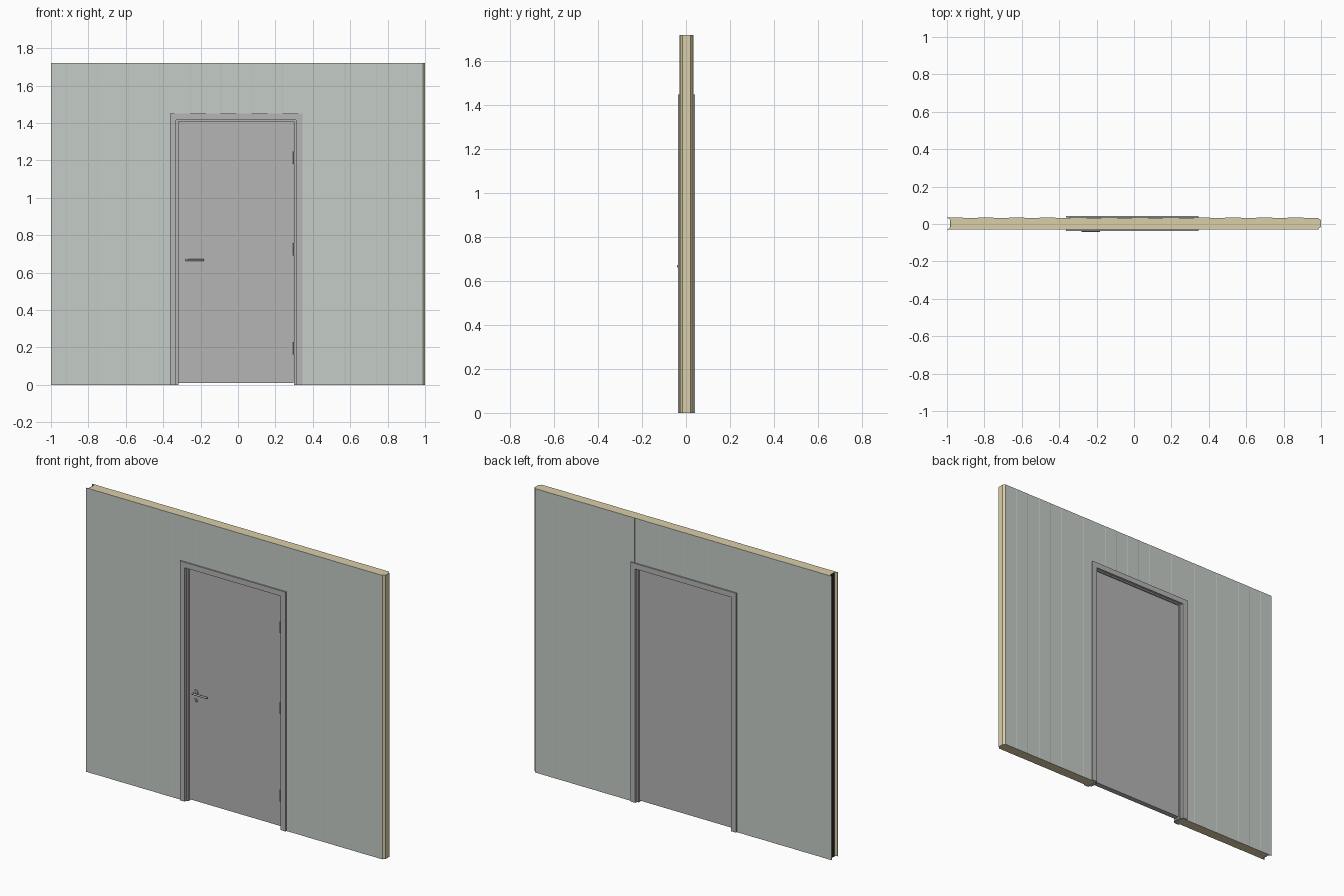
import bpy, bmesh, math
from mathutils import Matrix

if "Cube" in bpy.data.objects:
    bpy.data.objects.remove(bpy.data.objects["Cube"])

WALL_F, WALL_B, WALL_H = -0.029, 0.034, 1.72
SKIN = 0.002
CX = -0.01                      # door centre line


def material(name, rgb):
    m = bpy.data.materials.new(name)
    m.diffuse_color = (*rgb, 1)
    m.use_nodes = True
    m.node_tree.nodes["Principled BSDF"].inputs["Base Color"].default_value = m.diffuse_color
    return m


skin_mat = material("pale_green_grey", (0.56, 0.61, 0.57))
core_mat = material("foam_tan", (0.70, 0.62, 0.40))
seal_mat = material("black_seal", (0.02, 0.02, 0.02))
door_mat = material("door_grey", (0.46, 0.46, 0.46))


def finish(name, bm, mat):
    bmesh.ops.recalc_face_normals(bm, faces=bm.faces)
    me = bpy.data.meshes.new(name)
    bm.to_mesh(me)
    bm.free()
    ob = bpy.data.objects.new(name, me)
    bpy.context.collection.objects.link(ob)
    if mat:
        me.materials.append(mat)
    return ob


def prism(name, pts, lo, hi, axis="z", mat=None):
    """Extrude a flat profile along z (points x, y) or y (points x, z)."""
    bm = bmesh.new()
    place = (lambda a, b: (a, b, lo)) if axis == "z" else (lambda a, b: (a, lo, b))
    face = bm.faces.new([bm.verts.new(place(*p)) for p in pts])
    ext = bmesh.ops.extrude_face_region(bm, geom=[face])
    move = (0, 0, hi - lo) if axis == "z" else (0, hi - lo, 0)
    bmesh.ops.translate(bm, vec=move, verts=[v for v in ext["geom"] if isinstance(v, bmesh.types.BMVert)])
    return finish(name, bm, mat)


def box(name, x0, x1, y0, y1, z0, z1, mat=None):
    return prism(name, [(x0, y0), (x1, y0), (x1, y1), (x0, y1)], z0, z1, "z", mat)


def cylinder(name, r, length, centre, axis, segs=32, mat=door_mat):
    bm = bmesh.new()
    rot = Matrix.Rotation(math.pi / 2, 4, axis)
    bmesh.ops.create_cone(bm, cap_ends=True, segments=segs, radius1=r, radius2=r,
                          depth=length, matrix=Matrix.Translation(centre) @ rot)
    ob = finish(name, bm, mat)
    bpy.ops.object.select_all(action="DESELECT")
    ob.select_set(True)
    bpy.context.view_layer.objects.active = ob
    bpy.ops.object.shade_smooth_by_angle(angle=math.radians(40))
    return ob


def portal(name, half_out, top_out, half_in, top_in, y0, y1):
    """Upside-down U around the doorway."""
    pts = [(-half_out, 0), (-half_out, top_out), (half_out, top_out), (half_out, 0),
           (half_in, 0), (half_in, top_in), (-half_in, top_in), (-half_in, 0)]
    return prism(name, [(CX + x, z) for x, z in pts], y0, y1, "y", door_mat)


def skin(name, x0, x1, y_out, inward):
    """Sheet with shallow alternating ribs."""
    n, d, pts = 8, 0.0007, []
    step = (x1 - x0) / n
    for i in range(n):
        y = y_out + inward * d * (i % 2)
        a = x0 + i * step
        pts += [(a + (0.003 if i else 0), y), (a + step, y)]
    pts += [(x1, y_out + inward * SKIN), (x0, y_out + inward * SKIN)]
    return prism(name, pts, 0, WALL_H, "z", skin_mat)


# Sandwich panels: tongue-and-groove foam core between two sheets
wall_parts = []
f, b, t, s = WALL_F + SKIN, WALL_B - SKIN, 0.015, 0.012
for i in range(3):
    x0 = -0.98 + 0.66 * i
    x1 = x0 + 0.66
    core = [(x0 - t, f), (x1 - t, f), (x1, f + s), (x1, b - s),
            (x1 - t, b), (x0 - t, b), (x0, b - s), (x0, f + s)]
    wall_parts.append(prism(f"panel_core_{i}", core, 0, WALL_H, "z", core_mat))
    end = 0.988 if i == 2 else x1 - 0.02
    wall_parts.append(skin(f"front_sheet_{i}", x0 - 0.02, end, WALL_F, 1))
    wall_parts.append(skin(f"back_sheet_{i}", x0 - 0.02, end, WALL_B, -1))

# Seal in the open groove at the left end
box("groove_seal", -0.984, -0.979, f + s, b - s, 0, WALL_H, seal_mat)

# Doorway cut through the panels
cutter = box("doorway_cutter", CX - 0.335, CX + 0.335, -0.2, 0.2, -0.1, 1.432)
cutter.hide_render = True
for ob in wall_parts:
    mod = ob.modifiers.new("doorway", "BOOLEAN")
    mod.operation, mod.object, mod.solver = "DIFFERENCE", cutter, "EXACT"
    bpy.context.view_layer.objects.active = ob
    bpy.ops.object.modifier_apply(modifier=mod.name)
bpy.data.objects.remove(cutter)

# Frame: casings, lining and door stop
portal("front_casing", 0.354, 1.45, 0.321, 1.417, -0.037, WALL_F)
portal("back_casing", 0.354, 1.45, 0.321, 1.417, WALL_B, 0.042)
portal("frame_lining", 0.335, 1.432, 0.321, 1.417, WALL_F, WALL_B)
portal("frame_stop", 0.321, 1.417, 0.309, 1.409, -0.022, 0.027)

# Door leaf
box("door_leaf", CX - 0.308, CX + 0.308, -0.012, 0.02, 0.01, 1.408, door_mat)

# Hinges on the right side
for i, z in enumerate((0.195, 0.725, 1.215)):
    box(f"hinge_leaf_{i}", 0.289, 0.299, -0.016, -0.012, z - 0.025, z + 0.025, door_mat)
    bm = bmesh.new()
    bmesh.ops.create_cone(bm, cap_ends=True, segments=16, radius1=0.004, radius2=0.004,
                          depth=0.066, matrix=Matrix.Translation((0.295, -0.017, z)))
    finish(f"hinge_pin_{i}", bm, door_mat)

# Lever handle and lock plate on the front
HX, HZ = -0.275, 0.667
cylinder("handle_rose", 0.017, 0.006, (HX, -0.015, HZ), "X")
cylinder("handle_neck", 0.006, 0.028, (HX, -0.026, HZ), "X", 20)
cylinder("handle_lever", 0.0055, 0.1, (HX + 0.044, -0.0365, HZ), "Y", 20)
cylinder("lock_rose", 0.012, 0.006, (HX, -0.015, 0.619), "X")
cylinder("lock_barrel", 0.005, 0.004, (HX, -0.019, 0.619), "X", 20)
